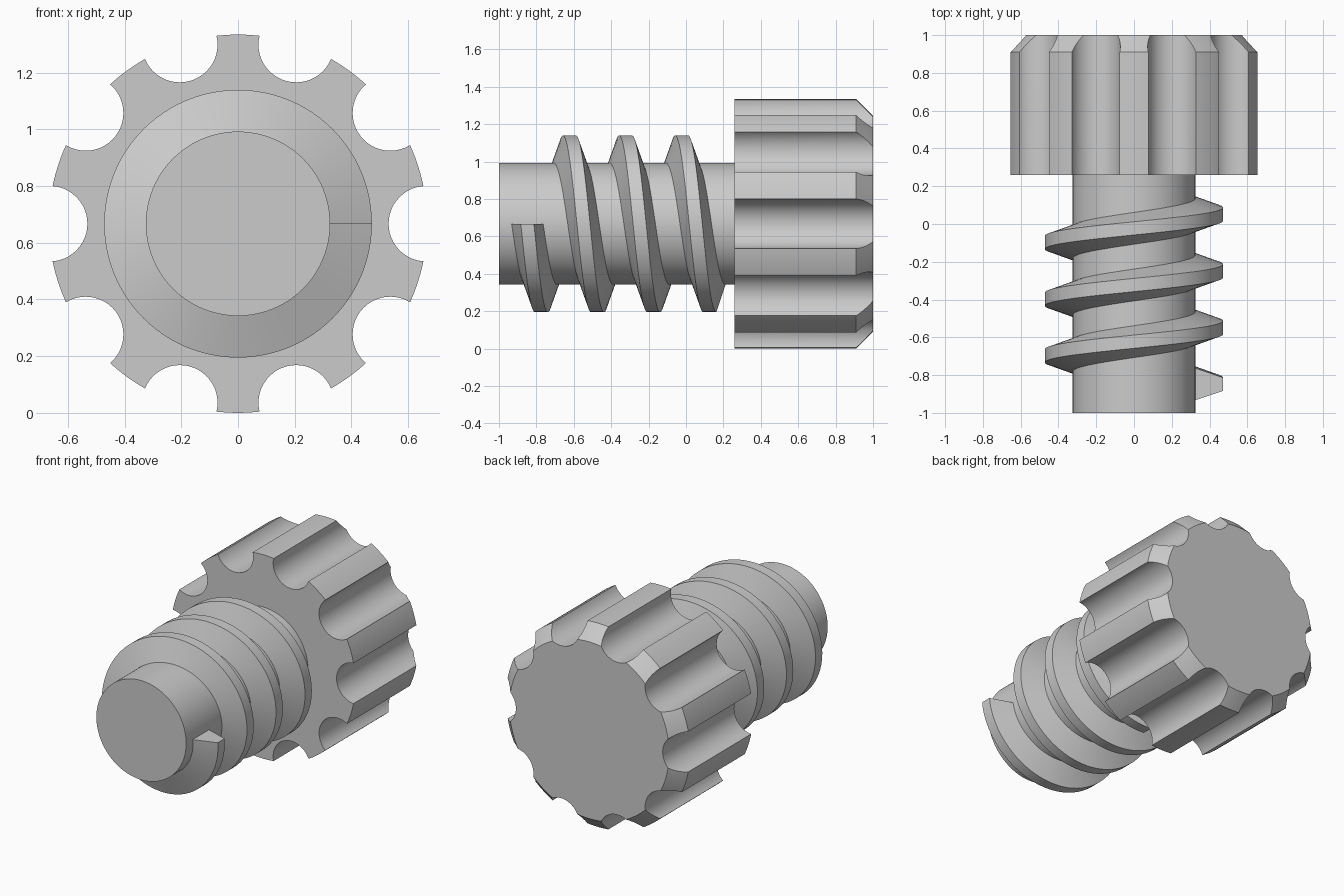
import bpy, bmesh
from math import cos, sin, pi, tau

if "Cube" in bpy.data.objects:
    bpy.data.objects.remove(bpy.data.objects["Cube"], do_unlink=True)

AXIS_Z = 0.667      # height of the screw axis, also the head radius
SHAFT_R = 0.325
PITCH = 0.3
TURNS = 3.25

grey = bpy.data.materials.new("plain grey")
grey.use_nodes = True
grey.diffuse_color = (0.6, 0.6, 0.6, 1)
grey.node_tree.nodes["Principled BSDF"].inputs["Base Color"].default_value = (0.6, 0.6, 0.6, 1)


def polar(r, y, a):
    return (r * cos(a), y, r * sin(a))


def bridge(bm, ring_a, ring_b):
    n = len(ring_a)
    for i in range(n):
        j = (i + 1) % n
        bm.faces.new((ring_a[i], ring_a[j], ring_b[j], ring_b[i]))


def loft(bm, rings):
    """Skin a list of closed point rings and cap both ends."""
    rings = [[bm.verts.new(p) for p in ring] for ring in rings]
    for a, b in zip(rings, rings[1:]):
        bridge(bm, a, b)
    bm.faces.new(rings[0])
    bm.faces.new(rings[-1])


def finish(name, bm):
    bmesh.ops.recalc_face_normals(bm, faces=bm.faces)
    mesh = bpy.data.meshes.new(name)
    bm.to_mesh(mesh)
    bm.free()
    mesh.materials.append(grey)
    ob = bpy.data.objects.new(name, mesh)
    ob.location.z = AXIS_Z
    bpy.context.collection.objects.link(ob)
    return ob


def activate(ob):
    bpy.ops.object.select_all(action='DESELECT')
    ob.select_set(True)
    bpy.context.view_layer.objects.active = ob


def lathe(bm, profile, steps, centre=(0, 0)):
    """Turn (radius, y) points about an axis parallel to y."""
    rings = []
    for r, y in profile:
        ring = [polar(r, y, tau * i / steps) for i in range(steps)]
        rings.append([(x + centre[0], v, z + centre[1]) for x, v, z in ring])
    loft(bm, rings)


# Plain cylindrical shaft
bm = bmesh.new()
lathe(bm, [(SHAFT_R, -1), (SHAFT_R, 0.28)], 96)
shaft = finish("shaft", bm)

# Helical thread: a trapezoid swept around the shaft, root sunk into it
section = [(0.305, -0.091), (0.472, -0.035), (0.472, 0.035), (0.305, 0.091)]
steps = int(TURNS * 96)
bm = bmesh.new()
rings = []
for i in range(steps + 1):
    turn = TURNS * i / steps
    rings.append([polar(r, -0.848 + PITCH * turn + dy, -tau * turn) for r, dy in section])
loft(bm, rings)
thread = finish("thread", bm)

# Grip head: chamfered disc with ten scalloped grooves
bm = bmesh.new()
lathe(bm, [(AXIS_Z, 0.26), (AXIS_Z, 0.91), (0.578, 1)], 120)
head = finish("grip_head", bm)

bm = bmesh.new()
for k in range(10):
    a = tau * k / 10
    lathe(bm, [(0.133, 0.1), (0.133, 1.2)], 48, (0.664 * cos(a), 0.664 * sin(a)))
cutter = finish("groove_cutter", bm)
cutter.hide_render = True

cut = head.modifiers.new("grooves", 'BOOLEAN')
cut.operation = 'DIFFERENCE'
cut.solver = 'EXACT'
cut.object = cutter
activate(head)
bpy.ops.object.modifier_apply(modifier=cut.name)
bpy.data.objects.remove(cutter, do_unlink=True)

# Smooth round walls, crisp edges
for ob in (shaft, thread, head):
    activate(ob)
    bpy.ops.object.shade_smooth_by_angle(angle=pi / 7)
